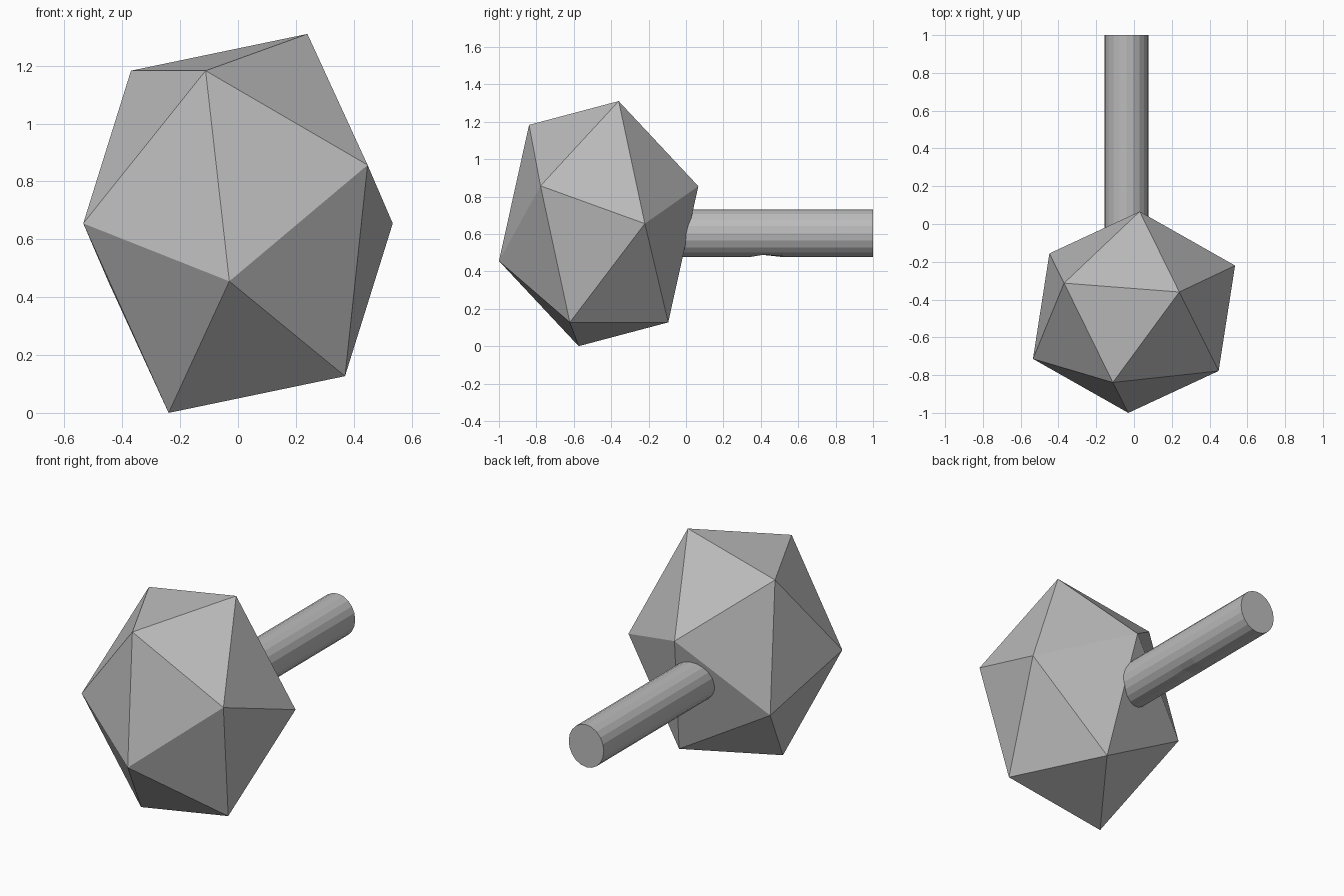
import bpy, bmesh, math
from mathutils import Vector

cube = bpy.data.objects.get("Cube")
if cube:
    bpy.data.objects.remove(cube, do_unlink=True)

grey = bpy.data.materials.new("plain grey")
grey.use_nodes = True
colour = (0.5, 0.5, 0.5, 1)
grey.diffuse_color = colour
grey.node_tree.nodes["Principled BSDF"].inputs["Base Color"].default_value = colour


def make_object(name, bm):
    bmesh.ops.recalc_face_normals(bm, faces=bm.faces)
    mesh = bpy.data.meshes.new(name)
    bm.to_mesh(mesh)
    bm.free()
    mesh.materials.append(grey)
    obj = bpy.data.objects.new(name, mesh)
    bpy.context.collection.objects.link(obj)
    return obj


# Faceted head: six corners and their opposites, joined as a tilted icosahedron
centre = Vector((0, -0.467, 0.655))
corners = [(0.24, 0.107, 0.655), (-0.112, -0.372, 0.528), (-0.37, 0.154, 0.528),
           (0.448, -0.311, 0.202), (-0.535, -0.247, 0), (-0.03, -0.533, -0.2)]
bm = bmesh.new()
for corner in corners:
    for sign in (1, -1):
        bm.verts.new(centre + sign * Vector(corner))
bmesh.ops.convex_hull(bm, input=bm.verts)
make_object("faceted_head", bm)

# Handle: slightly oval rod with a shallow dent underneath
SIDES = 20
bm = bmesh.new()
rings = []
for y, dent in ((-0.3, 0), (0.34, 0), (0.41, 0.012), (0.52, 0), (1, 0)):
    ring = []
    for i in range(SIDES):
        a = math.tau * i / SIDES
        z = 0.603 + 0.127 * math.sin(a)
        ring.append(bm.verts.new((-0.04 + 0.116 * math.cos(a), y, max(z, 0.476 + dent))))
    rings.append(ring)
for a, b in zip(rings, rings[1:]):
    for i in range(SIDES):
        j = (i + 1) % SIDES
        bm.faces.new((a[i], a[j], b[j], b[i]))
bm.faces.new(rings[0])
bm.faces.new(rings[-1])
make_object("handle", bm)
